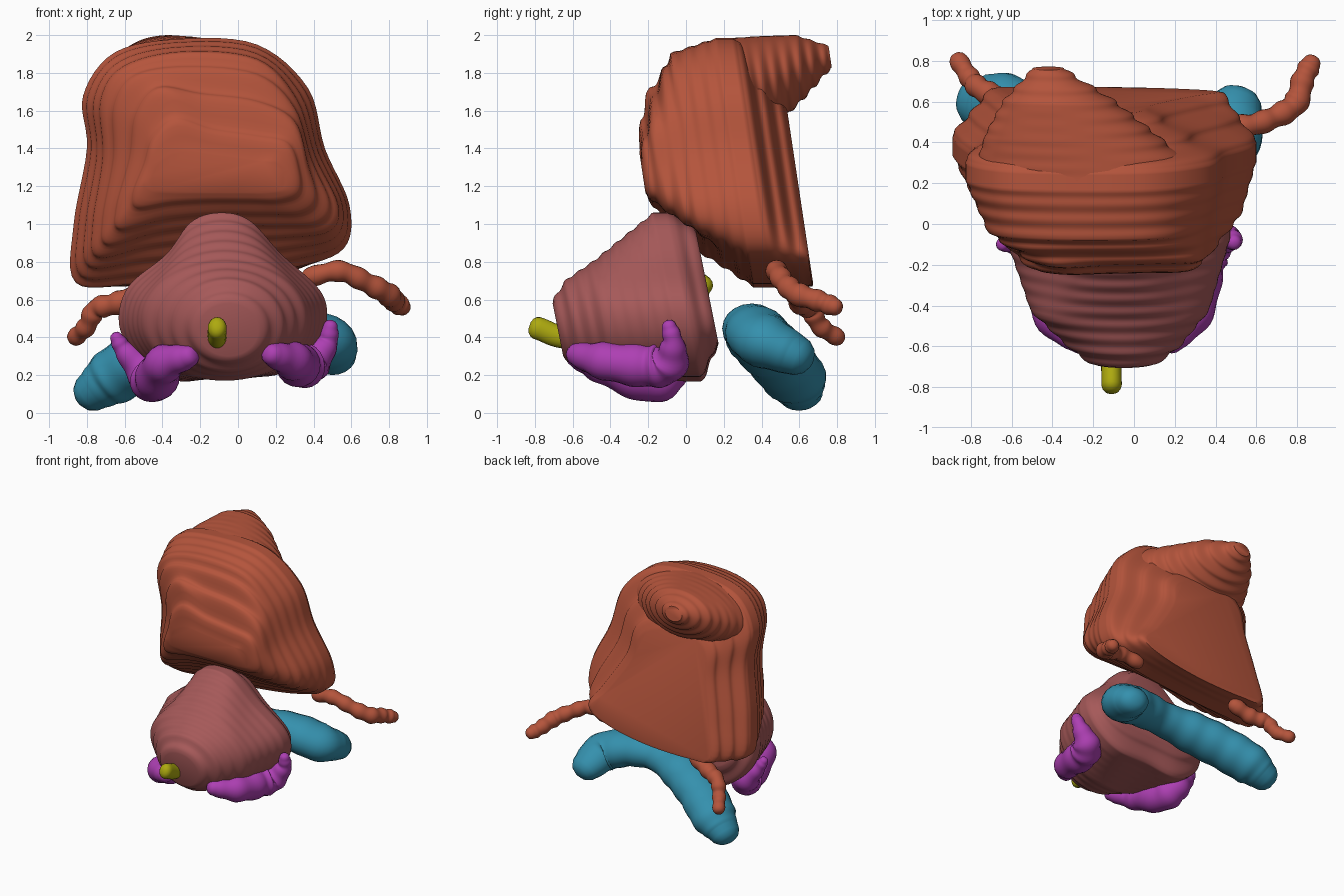
import bpy, bmesh, math
from mathutils import Vector

if "Cube" in bpy.data.objects:
    bpy.data.objects.remove(bpy.data.objects["Cube"])


def material(name, rgb):
    m = bpy.data.materials.new(name)
    m.diffuse_color = (*rgb, 1)
    m.use_nodes = True
    m.node_tree.nodes["Principled BSDF"].inputs["Base Color"].default_value = m.diffuse_color
    return m


RED = material("brick_red", (0.46, 0.09, 0.045))
PINK = material("dusty_pink", (0.38, 0.1, 0.1))
BLUE = material("teal_blue", (0.035, 0.28, 0.42))
PURPLE = material("purple", (0.42, 0.05, 0.45))
YELLOW = material("yellow", (0.42, 0.40, 0.005))
GREEN = material("green", (0.01, 0.25, 0.05))


def spline(p0, p1, p2, p3, t):
    return 0.5 * (2 * p1 + (p2 - p0) * t + (2 * p0 - 5 * p1 + 4 * p2 - p3) * t * t
                  + (3 * p1 - p0 - 3 * p2 + p3) * t ** 3)


def smooth_closed(pts, n=6):
    p = [Vector(q) for q in pts]
    k = len(p)
    return [spline(p[i - 1], p[i], p[(i + 1) % k], p[(i + 2) % k], j / n)
            for i in range(k) for j in range(n)]


def skin(name, rings, mat):
    """Join equal rings of points into a closed smooth surface."""
    bm = bmesh.new()
    rows = [[bm.verts.new(p) for p in r] for r in rings]
    for a, b in zip(rows, rows[1:]):
        for i in range(len(a)):
            j = (i + 1) % len(a)
            bm.faces.new((a[i], a[j], b[j], b[i]))
    bm.faces.new(rows[0])
    bm.faces.new(rows[-1])
    bmesh.ops.recalc_face_normals(bm, faces=bm.faces)
    me = bpy.data.meshes.new(name)
    bm.to_mesh(me)
    bm.free()
    ob = bpy.data.objects.new(name, me)
    bpy.context.collection.objects.link(ob)
    me.materials.append(mat)
    bpy.ops.object.select_all(action='DESELECT')
    ob.select_set(True)
    bpy.context.view_layer.objects.active = ob
    bpy.ops.object.shade_smooth_by_angle(angle=math.radians(60))
    return ob


def stack(name, keys, slices, lean, zref, mat, step=0.13):
    """Softly terraced loft: key outlines in x/z, blended over leaning slices in y."""
    keys = [(d, smooth_closed(c)) for d, c in keys]
    d0, d1 = keys[0][0], keys[-1][0]

    def outline(d):
        for (a, ca), (b, cb) in zip(keys, keys[1:]):
            if d <= b + 1e-6:
                t = (d - a) / (b - a)
                return [p.lerp(q, t) for p, q in zip(ca, cb)]

    def place(c, d, s=1.0):
        m = sum(c, Vector((0, 0))) / len(c)
        c = [m + (p - m) * s for p in c]
        return [(p.x, d - lean * (p.y - zref), p.y) for p in c]

    h = (d1 - d0) / slices
    rings = [place(outline(d0), d0, 0.93)]
    n = slices * 8
    for i in range(n + 1):
        u = i / 8
        c = outline(min(max(d0 + h * (u + step * math.sin(2 * math.pi * u)), d0), d1))
        rings.append(place(c, d0 + h * u + (0.004 if i == 0 else 0)))
    rings.append(place(outline(d1), d1 + 0.006, 0.96))
    return skin(name, rings, mat)


def tube(name, path, mat, flat=1.0, ripple=0.0, n=10, sides=20):
    """Round-ended tube through (x, y, z, radius) points."""
    p = [Vector(q) for q in path]
    p = [2 * p[0] - p[1]] + p + [2 * p[-1] - p[-2]]
    s = [spline(*p[i:i + 4], j / n) for i in range(len(p) - 3) for j in range(n)] + [p[-2]]
    pts, rad = [q.xyz for q in s], [q.w for q in s]
    rings = []
    for i, c in enumerate(pts):
        t = (pts[min(i + 1, len(pts) - 1)] - pts[max(i - 1, 0)]).normalized()
        u = t.cross(Vector((0, 0, 1))).normalized()
        v = u.cross(t)
        r = rad[i] * (1 + ripple * math.sin(i * 0.85))

        def ring(o, k):
            return [c + o + (u * math.cos(a) + v * flat * math.sin(a)) * r * k
                    for a in (2 * math.pi * m / sides for m in range(sides))]
        if i == 0:
            rings += [ring(-t * r * b, k) for b, k in ((0.8, 0.3), (0.65, 0.65), (0.35, 0.9))]
        rings.append(ring(Vector(), 1))
        if i == len(pts) - 1:
            rings += [ring(t * r * b, k) for b, k in ((0.35, 0.9), (0.65, 0.65), (0.8, 0.3))]
    return skin(name, rings, mat)


def oval(x, z, rx, rz, n=12):
    return [(x + rx * math.sin(2 * math.pi * i / n), z + rz * math.cos(2 * math.pi * i / n))
            for i in range(n)]


# Bladder outlines, front to back
plateau = [(-.12, 1.37), (.1, 1.34), (.22, 1.33), (.28, 1.25), (.26, 1.18), (.15, 1.16), (0, 1.16),
           (-.2, 1.16), (-.35, 1.16), (-.46, 1.17), (-.5, 1.21), (-.47, 1.27), (-.42, 1.34), (-.3, 1.39)]
shelf = [(-.15, 1.6), (.1, 1.56), (.3, 1.5), (.36, 1.3), (.37, 1.15), (.28, 1.09), (.1, 1.09),
         (-.1, 1.09), (-.35, 1.07), (-.58, 1.02), (-.6, 1.12), (-.52, 1.35), (-.47, 1.55), (-.35, 1.68)]
shoulder = [(-.3, 1.9), (.1, 1.86), (.3, 1.65), (.4, 1.35), (.52, 1.1), (.47, .98), (.25, .96),
            (-.1, .96), (-.45, .92), (-.72, .85), (-.75, 1.0), (-.7, 1.35), (-.71, 1.65), (-.6, 1.82)]
widest = [(-.3, 1.98), (.1, 1.95), (.37, 1.72), (.46, 1.4), (.59, 1.1), (.56, .87), (.3, .77),
          (-.1, .71), (-.55, .68), (-.86, .69), (-.87, 1.0), (-.8, 1.4), (-.82, 1.68), (-.65, 1.91)]
rear = [(-.35, 1.64), (-.1, 1.6), (.05, 1.5), (.1, 1.3), (.3, 1.0), (.44, .84), (.25, .74),
        (-.1, .68), (-.5, .67), (-.7, .71), (-.66, 1.0), (-.6, 1.3), (-.58, 1.5), (-.5, 1.6)]
stack("bladder", [(-.22, plateau), (-.15, shelf), (.02, shoulder), (.28, widest),
                  (.38, widest), (.59, rear)], 10, 0.15, 1.2, RED)
stack("bladder_rear_mound", [(.3, oval(-.22, 1.67, .57, .31)), (.52, oval(-.31, 1.755, .42, .24)),
                             (.7, oval(-.37, 1.835, .27, .165)), (.86, oval(-.42, 1.885, .08, .06))],
      8, 0.15, 1.2, RED)

# Gland below the bladder
girth = [(-.1, 1.06), (.06, 1.02), (.23, .84), (.44, .64), (.465, .46), (.37, .3),
         (.2, .2), (-.08, .19), (-.33, .17), (-.53, .28), (-.63, .47), (-.58, .67), (-.38, .84), (-.25, 1.01)]
base = [(-.1, .98), (.06, .94), (.19, .78), (.36, .6), (.38, .48), (.3, .4),
        (.15, .37), (-.08, .36), (-.3, .36), (-.45, .4), (-.52, .5), (-.48, .65), (-.33, .81), (-.22, .93)]
stack("gland", [(-.69, oval(-.05, .44, .17, .15, 14)), (-.6, oval(-.05, .46, .28, .24, 14)),
                (-.42, oval(-.07, .49, .44, .32, 14)), (-.06, girth), (.02, girth), (.14, base)],
      11, 0.2, 0.5, PINK, 0.08)
tube("gland_core", [(-.08, -.2, .7, .1), (-.08, -.05, .82, .1), (-.08, -.02, .87, .05)], GREEN)

# Central duct, front tip to bladder neck
tube("duct", [(-.11, -.79, .45, .05), (-.11, -.62, .4, .05), (-.1, -.3, .45, .05),
              (-.1, 0, .58, .05), (-.09, .09, .69, .05)], YELLOW, flat=1.2)

# Curved lobes behind the gland
tube("rear_lobes", [(-.76, .6, .12, .13), (-.66, .57, .19, .175), (-.48, .48, .3, .18),
                    (-.25, .39, .39, .175), (0, .34, .44, .145), (.25, .36, .44, .16),
                    (.45, .42, .38, .17), (.5, .57, .31, .13)], BLUE, flat=0.85, ripple=0.02)

# Bundles along the lower sides
tube("bundle_right", [(.18, -.58, .31, .06), (.29, -.43, .275, .1), (.33, -.2, .25, .115),
                      (.39, -.09, .27, .105), (.47, -.07, .37, .06), (.49, -.09, .46, .04)],
     PURPLE, ripple=0.05)
tube("bundle_left", [(-.26, -.58, .3, .06), (-.39, -.45, .26, .1), (-.44, -.2, .17, .115),
                     (-.49, -.09, .22, .105), (-.6, -.09, .33, .055), (-.645, -.1, .4, .035)],
     PURPLE, ripple=0.05)

# Thin side tubes leaving the bladder
tube("side_tube_right", [(.38, .5, .72, .05), (.54, .48, .75, .055), (.68, .52, .69, .055),
                         (.79, .59, .63, .06), (.83, .71, .59, .055), (.87, .79, .56, .05)],
     RED, ripple=0.08)
tube("side_tube_left", [(-.5, .58, .64, .055), (-.64, .61, .58, .06), (-.75, .66, .55, .055),
                        (-.8, .71, .46, .05), (-.86, .8, .4, .045)], RED, ripple=0.08)
